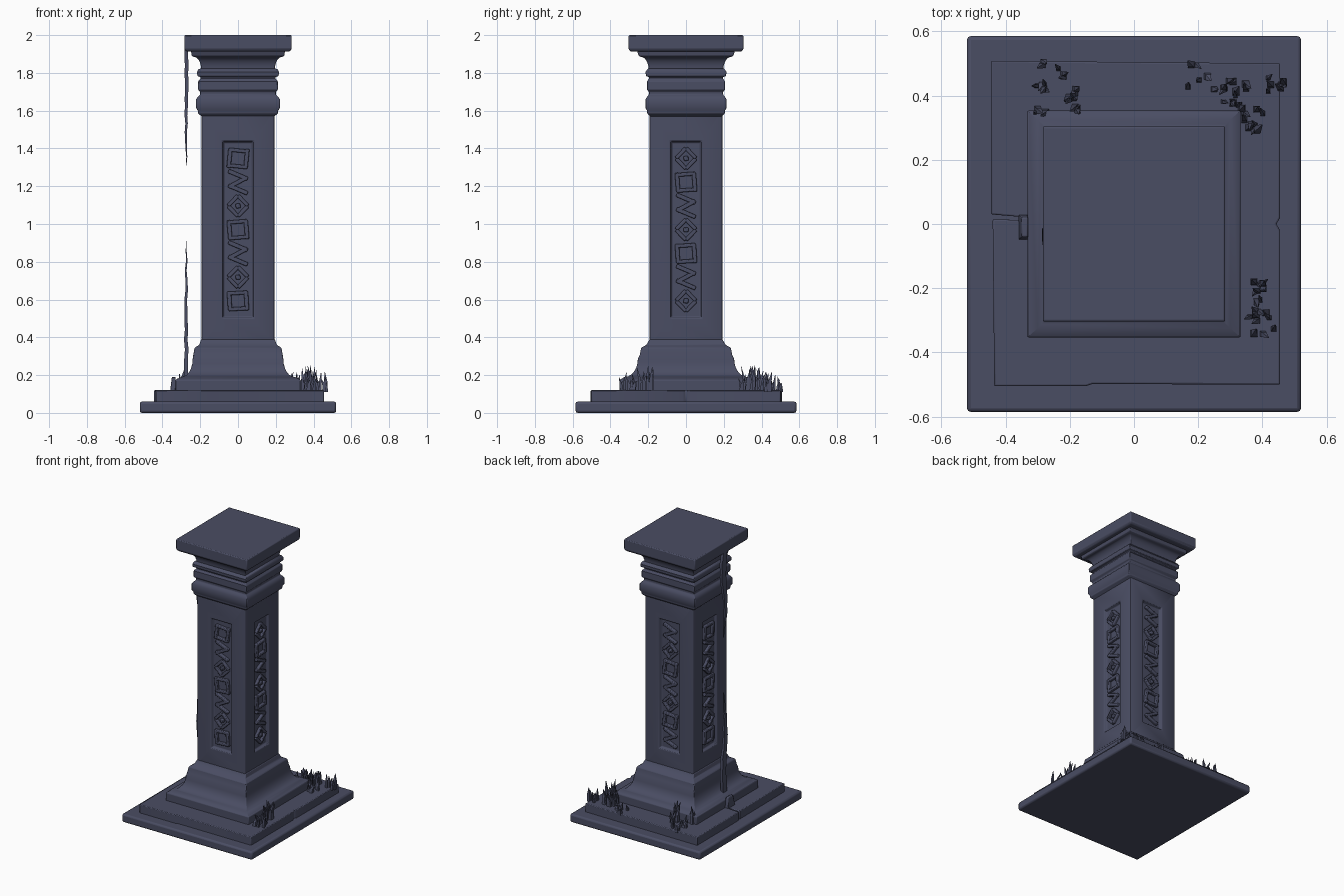
import bpy, bmesh, math, random
from mathutils import Matrix, Vector

random.seed(4)
cube = bpy.data.objects.get("Cube")
if cube:
    bpy.data.objects.remove(cube, do_unlink=True)

stone = bpy.data.materials.new("slate_stone")
stone.use_nodes = True
COLOR = (0.068, 0.074, 0.125, 1)
stone.diffuse_color = COLOR
stone.node_tree.nodes["Principled BSDF"].inputs["Base Color"].default_value = COLOR


def finish(bm, name, bevel=0.0, smooth=True):
    """Turn a bmesh into a named stone object, with optional worn edges."""
    bmesh.ops.recalc_face_normals(bm, faces=bm.faces)
    mesh = bpy.data.meshes.new(name)
    bm.to_mesh(mesh)
    bm.free()
    mesh.materials.append(stone)
    ob = bpy.data.objects.new(name, mesh)
    bpy.context.collection.objects.link(ob)
    if bevel:
        mod = ob.modifiers.new("worn_edges", 'BEVEL')
        mod.width, mod.segments, mod.limit_method = bevel, 2, 'ANGLE'
        mod.angle_limit = math.radians(40)
    if smooth:
        bpy.ops.object.select_all(action='DESELECT')
        ob.select_set(True)
        bpy.context.view_layer.objects.active = ob
        bpy.ops.object.shade_smooth_by_angle(angle=math.radians(35))
    return ob


def loft(bm, rows):
    """Stack rectangles (centre x, centre y, half x, half y, z) into a solid."""
    signs = [(-1, -1), (1, -1), (1, 1), (-1, 1)]
    rings = [[bm.verts.new((cx + a * hx, cy + b * hy, z)) for a, b in signs]
             for cx, cy, hx, hy, z in rows]
    for low, high in zip(rings, rings[1:]):
        for i in range(4):
            j = (i + 1) % 4
            bm.faces.new((low[i], low[j], high[j], high[i]))
    bm.faces.new(rings[0][::-1])
    bm.faces.new(rings[-1])


def moulding(name, rows, bevel):
    bm = bmesh.new()
    loft(bm, [(0, 0, hx, hy, z) for hx, hy, z in rows])
    return finish(bm, name, bevel)


def cove(x0, y0, z0, x1, y1, z1, steps=6):
    """Hollow curve that rises steeply from the first point, then flares."""
    rows = []
    for i in range(steps + 1):
        t = i / steps * math.pi / 2
        f = 1 - math.cos(t)
        rows.append((x0 + (x1 - x0) * f, y0 + (y1 - y0) * f,
                     z0 + (z1 - z0) * math.sin(t)))
    return rows


# Ground slab
moulding("ground_slab", [(0.52, 0.585, 0), (0.52, 0.585, 0.06)], 0.012)

# Upper step, with a split on its left side and chipped edges
bm = bmesh.new()
outline = [(-0.435, -0.505), (-0.15, -0.505), (-0.13, -0.498), (0.455, -0.5),
           (0.455, -0.02), (0.443, 0), (0.455, 0.02), (0.455, 0.5),
           (-0.445, 0.508), (-0.445, 0.03), (-0.35, 0.022), (-0.35, 0.012),
           (-0.44, 0.015)]
face = bm.faces.new([bm.verts.new((x, y, 0.05)) for x, y in outline])
up = bmesh.ops.extrude_face_region(bm, geom=[face])
bmesh.ops.translate(bm, vec=(0, 0, 0.07),
                    verts=[v for v in up["geom"] if isinstance(v, bmesh.types.BMVert)])
finish(bm, "upper_step", 0.005)

# Flared foot of the shaft
foot = cove(0.24, 0.255, 0.285, 0.3, 0.325, 0.19)[::-1]
moulding("flared_foot",
         [(0.332, 0.353, 0.115), (0.332, 0.353, 0.175)] + foot +
         [(0.237, 0.245, 0.305), (0.23, 0.237, 0.345), (0.205, 0.21, 0.36),
          (0.195, 0.192, 0.39)], 0.005)

# Shaft with a sunken panel on each side
HALF, BOTTOM, TOP = 0.192, 0.36, 1.6
PANEL, P_LOW, P_HIGH, DEPTH = 0.083, 0.5, 1.44, 0.02
bm = bmesh.new()
for k in range(4):
    turn = Matrix.Rotation(k * math.pi / 2, 3, 'Z')
    rings = []
    for w, lo, hi, y in ((HALF, BOTTOM, TOP, HALF),
                         (PANEL, P_LOW, P_HIGH, HALF),
                         (PANEL - 0.01, P_LOW + 0.01, P_HIGH - 0.01, HALF - DEPTH)):
        rings.append([bm.verts.new(turn @ Vector((x, -y, z)))
                      for x, z in ((-w, lo), (w, lo), (w, hi), (-w, hi))])
    for a, b in zip(rings, rings[1:]):
        for i in range(4):
            j = (i + 1) % 4
            bm.faces.new((a[i], a[j], b[j], b[i]))
    bm.faces.new(rings[-1])
bmesh.ops.remove_doubles(bm, verts=bm.verts, dist=0.0001)
finish(bm, "shaft", 0.004)


# Carved ornament in the panels: worn strips laid out as abstract knots
def strip(bm, turn, x, z, length, width, angle):
    place = (turn @ Matrix.Translation((x, -HALF + DEPTH - 0.005, z))
             @ Matrix.Rotation(angle, 4, 'Y')
             @ Matrix.Diagonal((length, 0.026, width, 1)))
    bmesh.ops.create_cube(bm, size=1, matrix=place)


CELLS = 7
pitch = (P_HIGH - P_LOW - 0.06) / CELLS
for k, side in enumerate(("front", "right", "back", "left")):
    bm = bmesh.new()
    turn = Matrix.Rotation(k * math.pi / 2, 4, 'Z')
    for c in range(CELLS):
        z = P_LOW + 0.03 + (c + 0.5) * pitch
        kind = (c + k) % 3
        tilt = random.uniform(-0.12, 0.12)
        if kind == 0:      # square loop
            for s in (-1, 1):
                strip(bm, turn, s * 0.045, z, 0.022, 0.1, tilt)
                strip(bm, turn, 0, z + s * 0.042, 0.1, 0.02, tilt)
        elif kind == 1:    # diamond with centre boss
            for s in (-1, 1):
                for q in (-1, 1):
                    strip(bm, turn, s * 0.026, z + q * 0.028, 0.075, 0.02, s * q * 0.8)
            strip(bm, turn, 0, z, 0.025, 0.025, tilt)
        else:              # woven wave
            for q in (-1, 0, 1):
                strip(bm, turn, 0, z + q * 0.038, 0.11, 0.022, 0.4 if q else -0.5)
    finish(bm, side + "_panel_ornament", 0.005)

# Banded neck and flared capital
neck = [(0.192, 0.19, 1.57), (0.212, 0.205, 1.585), (0.213, 0.206, 1.6),
        (0.222, 0.215, 1.615), (0.222, 0.215, 1.66), (0.212, 0.205, 1.675),
        (0.2, 0.196, 1.685), (0.2, 0.196, 1.7), (0.211, 0.207, 1.71),
        (0.211, 0.207, 1.755), (0.198, 0.195, 1.77), (0.198, 0.195, 1.778),
        (0.215, 0.212, 1.783), (0.217, 0.214, 1.805), (0.21, 0.205, 1.82),
        (0.192, 0.195, 1.825)]
moulding("banded_neck", neck, 0.004)
moulding("flared_capital", cove(0.195, 0.198, 1.82, 0.235, 0.24, 1.885) +
         [(0.245, 0.25, 1.89), (0.25, 0.262, 1.925)], 0.004)
moulding("cap_slab", [(0.272, 0.292, 1.912), (0.284, 0.304, 1.925),
                      (0.284, 0.304, 2.0)], 0.006)


# Flat dangling vines on one side, one from the cap and one from the foot
def vine(name, root, tip, width):
    bm = bmesh.new()
    rows, steps = [], 14
    for i in range(steps + 1):
        t = i / steps
        taper = 1 - 0.85 * t ** 2
        rows.append((-0.274 + random.uniform(-0.003, 0.003),
                     -0.045 + 0.012 * math.sin(7 * t),
                     0.010 * taper, width * taper * random.uniform(0.8, 1.1),
                     root + (tip - root) * t))
    loft(bm, rows)
    return finish(bm, name)


vine("upper_vine", 1.93, 1.31, 0.026)
vine("lower_vine", 0.18, 0.91, 0.024)

# Fallen fragment beside the split step
bm = bmesh.new()
loft(bm, [(-0.345, -0.01, 0.015, 0.04, 0.11), (-0.34, -0.01, 0.01, 0.03, 0.19)])
finish(bm, "vine_foot", 0.004)


# Grass tufts on the upper step: (x, y, spread, blades, height)
TUFTS = [(-0.26, 0.46, 0.045, 10, 0.08), (-0.21, 0.39, 0.035, 9, 0.13),
         (0.2, 0.46, 0.05, 6, 0.06), (0.31, 0.41, 0.04, 12, 0.11),
         (0.37, 0.32, 0.04, 10, 0.14), (0.44, 0.43, 0.025, 7, 0.10),
         (0.38, -0.21, 0.03, 10, 0.13), (0.40, -0.31, 0.04, 10, 0.11),
         (-0.29, 0.34, 0.02, 4, 0.12)]
bm = bmesh.new()
for x, y, spread, blades, height in TUFTS:
    for _ in range(blades):
        px = x + random.uniform(-spread, spread)
        py = y + random.uniform(-spread, spread)
        h = height * random.uniform(0.4, 1)
        r = random.uniform(0.006, 0.012)
        lean = random.uniform(-0.02, 0.02), random.uniform(-0.02, 0.02)
        loft(bm, [(px, py, r, r, 0.11),
                  (px + lean[0] * 0.3, py + lean[1] * 0.3, r * 0.8, r * 0.8, 0.12 + h * 0.5),
                  (px + lean[0], py + lean[1], 0.001, 0.001, 0.12 + h)])
finish(bm, "grass_tufts", smooth=False)
